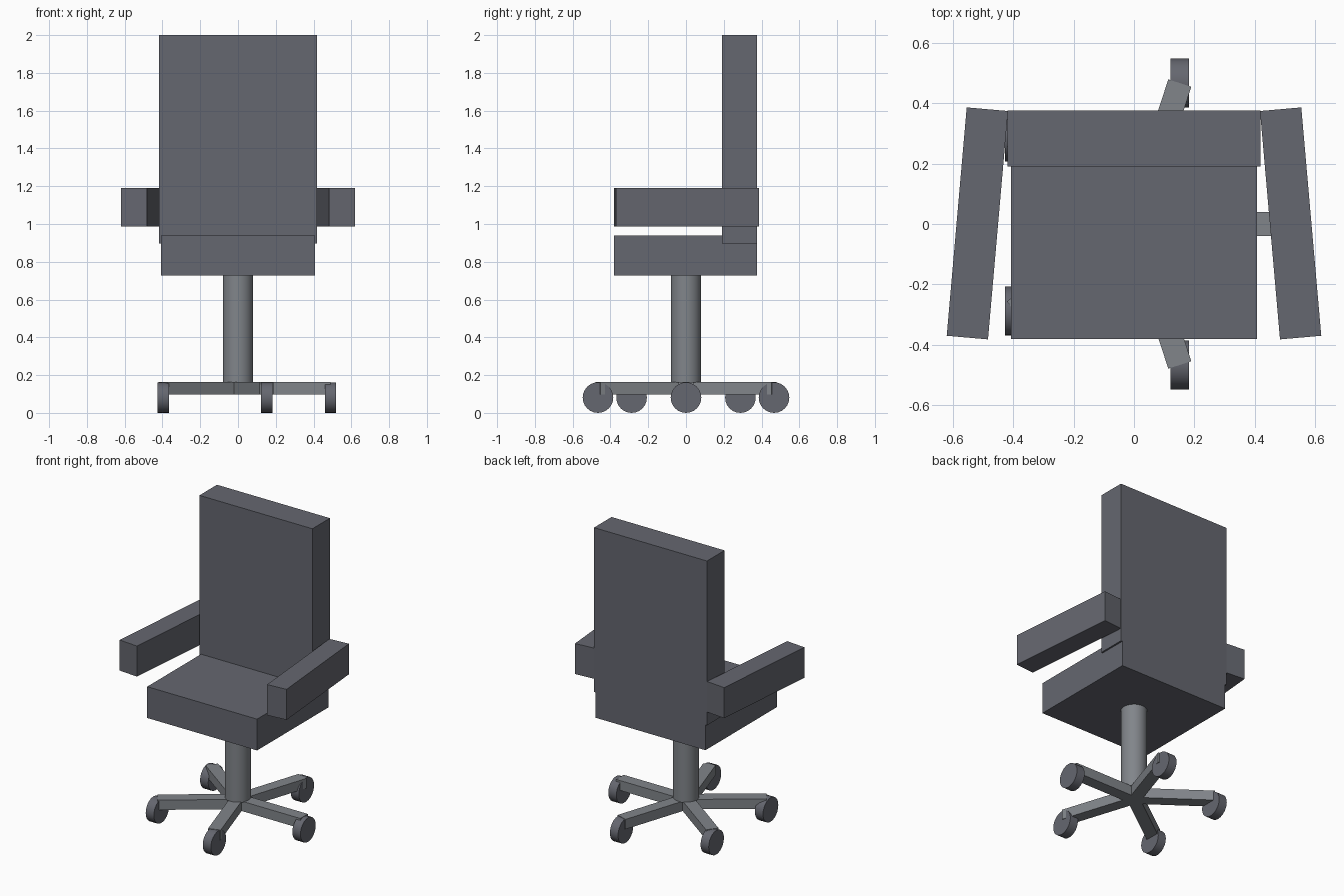
import bpy
from math import radians, pi, cos, sin

if "Cube" in bpy.data.objects:
    bpy.data.objects.remove(bpy.data.objects["Cube"])


def material(name, rgb):
    m = bpy.data.materials.new(name)
    m.diffuse_color = (*rgb, 1)
    m.use_nodes = True
    m.node_tree.nodes["Principled BSDF"].inputs["Base Color"].default_value = m.diffuse_color
    return m


DARK = material("dark_upholstery", (0.13, 0.135, 0.16))
METAL = material("grey_metal", (0.22, 0.235, 0.255))


def finish(name, mat):
    ob = bpy.context.object
    ob.name = name
    ob.data.materials.append(mat)
    return ob


def box(name, centre, size, mat, angle=0):
    bpy.ops.mesh.primitive_cube_add(size=1, location=centre, rotation=(0, 0, angle))
    bpy.context.object.scale = size
    bpy.ops.object.transform_apply(location=False, rotation=False, scale=True)
    return finish(name, mat)


def cylinder(name, centre, radius, depth, mat, sides, rotation=(0, 0, 0)):
    bpy.ops.mesh.primitive_cylinder_add(vertices=sides, radius=radius, depth=depth,
                                        location=centre, rotation=rotation)
    bpy.ops.object.shade_smooth_by_angle(angle=radians(30))
    return finish(name, mat)


# Seat and backrest
box("seat", (0, -0.002, 0.833), (0.815, 0.756, 0.21), DARK)
box("backrest", (0, 0.283, 1.449), (0.838, 0.186, 1.102), DARK)

# Armrests, splayed outwards towards the front
for side, label in ((1, "right"), (-1, "left")):
    box(f"{label}_armrest", (side * 0.518, 0.002, 1.088), (0.137, 0.758, 0.205),
        DARK, side * radians(5))

# Central column
cylinder("column", (0, 0, 0.45), 0.08, 0.58, METAL, 32)

# Five-spoke base with a wheel under each spoke end
REACH = 0.49
for i in range(5):
    a = i * 2 * pi / 5
    c, s = cos(a), sin(a)
    box(f"base_leg_{i + 1}", (c * REACH / 2, s * REACH / 2, 0.131),
        (REACH, 0.08, 0.066), METAL, a)
    cylinder(f"wheel_{i + 1}", (c * REACH, s * REACH, 0.081), 0.081, 0.06,
             DARK, 24, (0, pi / 2, 0))
